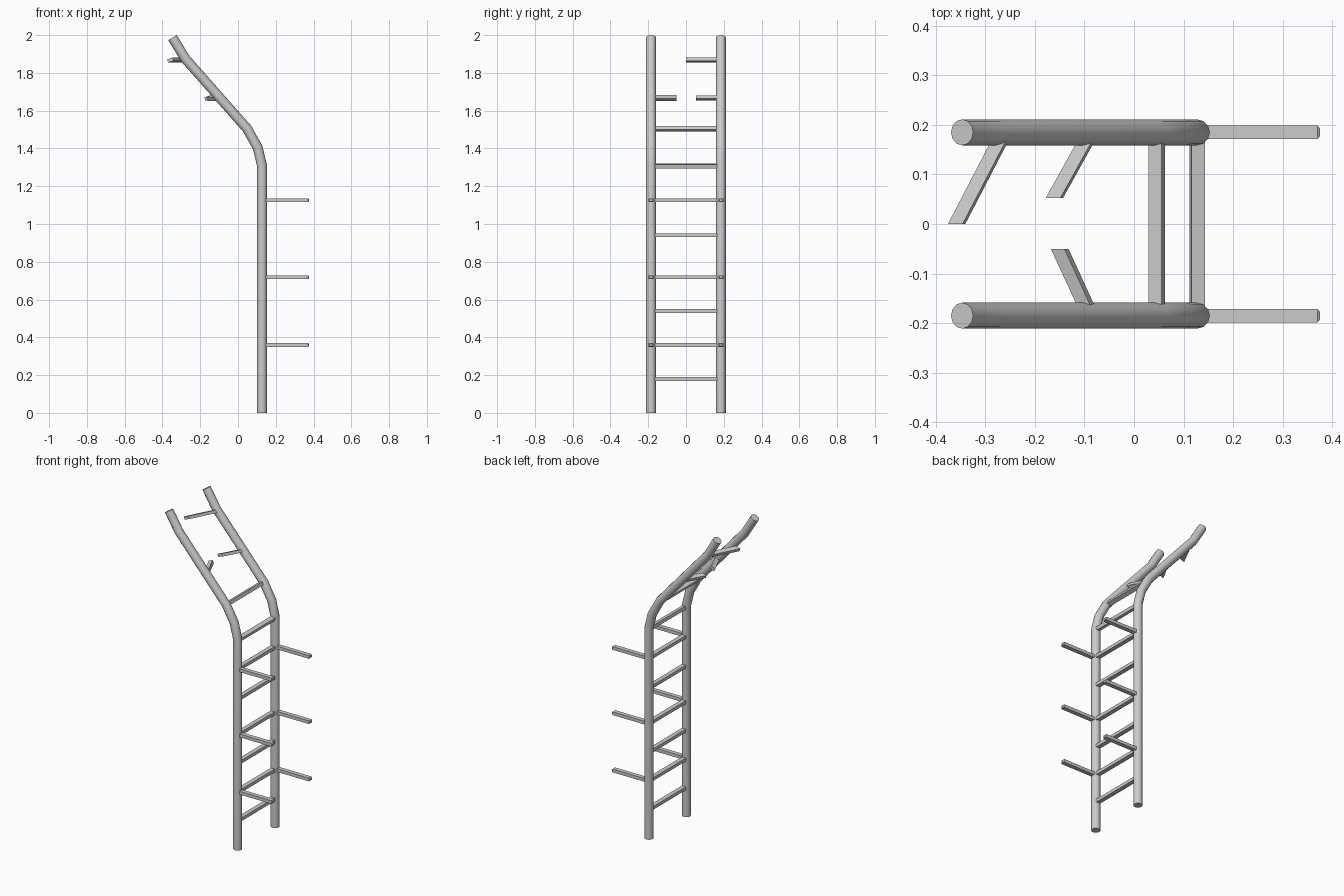
import bpy, bmesh
from math import sin, cos, pi, radians
from mathutils import Vector

if "Cube" in bpy.data.objects:
    bpy.data.objects.remove(bpy.data.objects["Cube"])

RAIL_Y, RAIL_R = 0.185, 0.0262


def loft(name, rings, smooth=False):
    """Skin a list of vertex rings and cap both ends."""
    bm = bmesh.new()
    rows = [[bm.verts.new(p) for p in r] for r in rings]
    n = len(rows[0])
    for a, b in zip(rows, rows[1:]):
        for i in range(n):
            j = (i + 1) % n
            bm.faces.new((a[i], a[j], b[j], b[i]))
    bm.faces.new(rows[0])
    bm.faces.new(rows[-1])
    bmesh.ops.recalc_face_normals(bm, faces=bm.faces)
    me = bpy.data.meshes.new(name)
    bm.to_mesh(me)
    bm.free()
    ob = bpy.data.objects.new(name, me)
    bpy.context.collection.objects.link(ob)
    if smooth:
        bpy.ops.object.select_all(action='DESELECT')
        ob.select_set(True)
        bpy.context.view_layer.objects.active = ob
        bpy.ops.object.shade_smooth_by_angle(angle=radians(35))
    return ob


def rail(name, y, sides=12):
    """Round tube following the bent path, with mitred joints."""
    path = [Vector((x, 0, z)) for x, z in (
        (0.127, 0), (0.127, 1.31), (0.104, 1.405), (0.048, 1.505),
        (-0.279, 1.875), (-0.347, 1.987))]
    dirs = [(b - a).normalized() for a, b in zip(path, path[1:])]
    rings = []
    for i, p in enumerate(path):
        d0, d1 = dirs[max(i - 1, 0)], dirs[min(i, len(dirs) - 1)]
        t = (d0 + d1).normalized()
        side = Vector((t.z, 0, -t.x)) / t.dot(d0)
        rings.append([p + Vector((0, y, 0)) + RAIL_R * (
            cos(2 * pi * k / sides) * side + sin(2 * pi * k / sides) * Vector((0, 1, 0)))
            for k in range(sides)])
    loft(name, rings, True)


def cross_bar(name, start, end, w, h, roll):
    """Rectangular bar running along y, rolled in the xz plane, ends cut square to y."""
    r = radians(roll)
    u, v = Vector((cos(r), 0, sin(r))) * w / 2, Vector((-sin(r), 0, cos(r))) * h / 2
    loft(name, [[Vector(p) + a * u + b * v
                 for a, b in ((-1, -1), (1, -1), (1, 1), (-1, 1))] for p in (start, end)])


# Side rails
rail("rail_left", RAIL_Y)
rail("rail_right", -RAIL_Y)

# Full rungs
for i, (x, z, roll) in enumerate((
        (0.128, 0.18, 0), (0.128, 0.36, 0), (0.128, 0.54, 0), (0.128, 0.718, 0),
        (0.128, 0.94, 0), (0.128, 1.126, 0), (0.128, 1.307, -12), (0.046, 1.503, 22))):
    cross_bar(f"rung_{i + 1}", (x, -RAIL_Y, z), (x, RAIL_Y, z), 0.028, 0.02, roll)

# Broken rungs near the top
cross_bar("broken_rung_top", (-0.262, 0.185, 1.868), (-0.358, 0, 1.868), 0.031, 0.018, 18)
cross_bar("broken_rung_left", (-0.087, 0.185, 1.667), (-0.161, 0.052, 1.667), 0.031, 0.018, 18)
cross_bar("broken_rung_right", (-0.088, -0.185, 1.667), (-0.15, -0.05, 1.667), 0.03, 0.02, 25)

# Standoff pegs with slightly tapered tips
for y, side in ((RAIL_Y, "left"), (-RAIL_Y, "right")):
    for i, z in enumerate((0.36, 0.718, 1.126)):
        loft(f"peg_{side}_{i + 1}", [
            [(x, y + a * s * 0.0135, z + b * s * 0.01)
             for a, b in ((-1, -1), (1, -1), (1, 1), (-1, 1))]
            for x, s in ((0.127, 1), (0.37, 1), (0.375, 0.6))])
